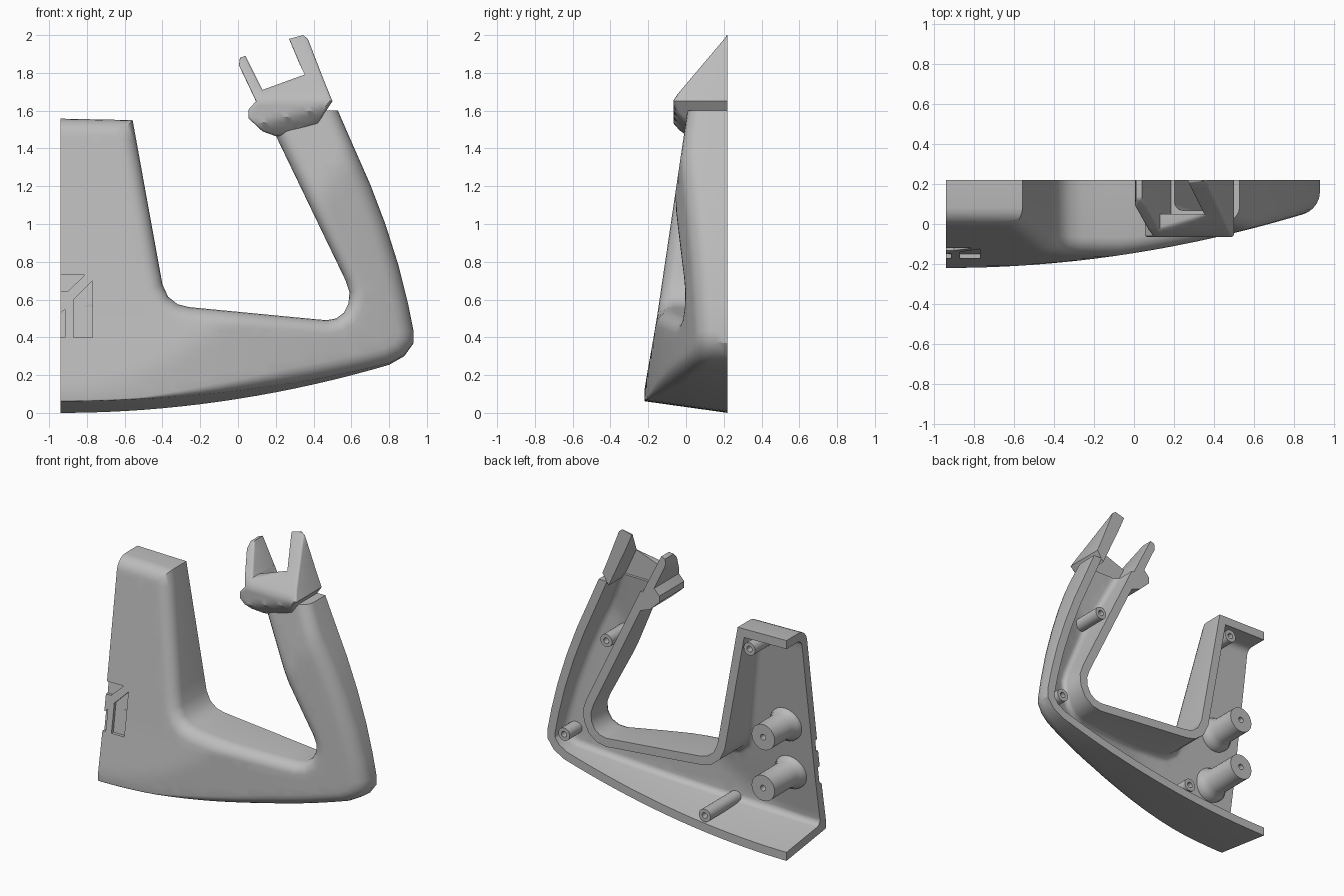
import bpy, bmesh
from math import cos, sin, pi, radians
from mathutils import Vector
from mathutils.geometry import delaunay_2d_cdt

if "Cube" in bpy.data.objects:
    bpy.data.objects.remove(bpy.data.objects["Cube"])

BACK, WALL, LEFT = 0.22, 0.06, -0.94

grey = bpy.data.materials.new("plain_grey")
grey.use_nodes = True
grey.diffuse_color = (0.5, 0.5, 0.5, 1)
grey.node_tree.nodes["Principled BSDF"].inputs["Base Color"].default_value = (0.5, 0.5, 0.5, 1)


def clamp(v, lo=0.0, hi=1.0):
    return max(lo, min(hi, v))


def body_front(x, z):
    """Front skin: an upright curve limited by a leaning plane."""
    return max(-0.22 + 0.0843 * (x - LEFT) ** 2, -0.22 + 0.148 * (z - 0.06))


def head_front(x, z):
    low = 1.55 + 0.25 * (x - 0.2)
    return min(BACK - 0.006, max(-0.065, (z - 1.74) * 0.846, -0.065 + (low - z) * 0.8))


def resample(pts, step):
    out = []
    for i, a in enumerate(pts):
        a, b = Vector(a), Vector(pts[(i + 1) % len(pts)])
        n = max(1, int((b - a).length / step))
        out += [a.lerp(b, k / n) for k in range(n)]
    return out


def inset(pts, dists):
    """Move each corner of a counter-clockwise outline inwards."""
    out = []
    for i, p in enumerate(pts):
        d1 = (p - pts[i - 1]).normalized()
        d2 = (pts[(i + 1) % len(pts)] - p).normalized()
        n1, n2 = Vector((-d1.y, d1.x)), Vector((-d2.y, d2.x))
        out.append(p + (n1 + n2) * (dists[i] / max(0.4, 1 + n1.dot(n2))))
    return out


def skin(bm, rings):
    loops = [[bm.verts.new(p) for p in r] for r in rings]
    for a, b in zip(loops, loops[1:]):
        for i in range(len(a)):
            j = (i + 1) % len(a)
            bm.faces.new((a[i], a[j], b[j], b[i]))
    return loops


def cap(bm, loop, front, grid=0.06):
    """Fill a loop with a fine sheet that follows the front function."""
    co = [Vector((v.co.x, v.co.z)) for v in loop]
    n = len(co)
    x0, x1 = min(c.x for c in co), max(c.x for c in co)
    z0, z1 = min(c.y for c in co), max(c.y for c in co)
    pts = list(co)
    for i in range(1, int((x1 - x0) / grid) + 1):
        for j in range(1, int((z1 - z0) / grid) + 1):
            q = Vector((x0 + i * grid, z0 + j * grid))
            if min((q - c).length for c in co) > grid * 0.5:
                pts.append(q)
    edges = [(i, (i + 1) % n) for i in range(n)]
    vs, _, fs, orig, _, _ = delaunay_2d_cdt(pts, edges, [], 1, 1e-5)
    made = {}
    for f in fs:
        for k in f:
            if k not in made:
                old = [o for o in orig[k] if o < n]
                made[k] = loop[old[0]] if old else bm.verts.new((vs[k].x, front(*vs[k]), vs[k].y))
        if len({made[k] for k in f}) == len(f):
            bm.faces.new([made[k] for k in f])


def rounded(pts, front, base, radii, steps=5):
    """Rings from the back rim up the wall and over a rounded front edge."""
    rings = [[Vector((p.x, BACK, p.y)) for p in inset(pts, [base] * len(pts))]]
    for k in range(steps + 1):
        a = k / steps * pi / 2
        flat = inset(pts, [base + r * (1 - cos(a)) for r in radii])
        rings.append([Vector((p.x, min(BACK - 0.004, front(p.x, p.y) + base + r * (1 - sin(a))), p.y))
                      for p, r in zip(flat, radii)])
    return rings


def finish(bm, name):
    bmesh.ops.recalc_face_normals(bm, faces=bm.faces)
    me = bpy.data.meshes.new(name)
    bm.to_mesh(me)
    bm.free()
    ob = bpy.data.objects.new(name, me)
    bpy.context.collection.objects.link(ob)
    me.materials.append(grey)
    return ob


def slice_off(bm, point, normal):
    res = bmesh.ops.bisect_plane(bm, geom=bm.verts[:] + bm.edges[:] + bm.faces[:], dist=1e-5,
                                 plane_co=point, plane_no=normal, clear_outer=True)
    cut = [g for g in res["geom_cut"] if isinstance(g, bmesh.types.BMEdge)]
    bmesh.ops.edgeloop_fill(bm, edges=cut)


def prism(name, pts, near, far):
    """Cutter whose two ends follow functions of x and z."""
    bm = bmesh.new()
    loops = skin(bm, [[Vector((x, f(x, z), z)) for x, z in pts] for f in (near, far)])
    for loop in loops:
        bm.faces.new(loop)
    return finish(bm, name)


def carve(ob, cutters):
    for c in cutters:
        m = ob.modifiers.new("cut", "BOOLEAN")
        m.object, m.operation, m.solver = c, "DIFFERENCE", "EXACT"
    ev = ob.evaluated_get(bpy.context.evaluated_depsgraph_get())
    me = bpy.data.meshes.new_from_object(ev)
    ob.modifiers.clear()
    ob.data = me
    for c in cutters:
        bpy.data.objects.remove(c)


# Body shell: column, lower beam and slanted grip
bottom = [(x / 10, 0.084 * (x / 10 - LEFT) ** 2) for x in range(-13, 9)]
outline = bottom + [
    (0.88, 0.30), (0.93, 0.37), (0.93, 0.43), (0.90, 0.58), (0.85, 0.78), (0.78, 1.0),
    (0.70, 1.21), (0.59, 1.46), (0.39, 1.92), (0.04, 1.80),
    (0.57, 0.70), (0.59, 0.64), (0.585, 0.58), (0.56, 0.53), (0.52, 0.50), (0.47, 0.49),
    (-0.26, 0.56), (-0.32, 0.575), (-0.37, 0.615), (-0.40, 0.68),
    (-0.558, 1.55), (-1.3, 1.565)]
outline = resample(outline, 0.09)
radii = [0.08 * clamp((p.x + 0.6) / 0.9, 0.08) if p.y < 0.28 else 0.08 for p in outline]
bm = bmesh.new()
inner = rounded(outline, body_front, WALL, [0.04] * len(outline))
outer = rounded(outline, body_front, 0, radii)
loops = skin(bm, inner[::-1] + outer)
cap(bm, loops[0], lambda x, z: body_front(x, z) + WALL)
cap(bm, loops[-1], body_front)
for v in bm.verts:  # sloping underside
    v.co.z += 0.14 * (BACK - v.co.y) * clamp((0.5 - v.co.z) / 0.4)
slice_off(bm, (LEFT, 0, 0), (-1, 0, 0))
slice_off(bm, (0, 0, 1.6), (0, 0, 1))
body = finish(bm, "body_shell")

# Shallow recesses beside the open edge
recesses = [[(-0.87, 0.4), (-0.77, 0.4), (-0.77, 0.7), (-0.87, 0.6)],
            [(-0.98, 0.4), (-0.915, 0.4), (-0.915, 0.55), (-0.98, 0.49)],
            [(-0.98, 0.645), (-0.90, 0.645), (-0.81, 0.73), (-0.98, 0.73)]]
carve(body, [prism("recess_cutter", r, lambda x, z: body_front(x, z) - 0.05,
                   lambda x, z: body_front(x, z) + 0.02) for r in recesses])

# Forked head at the top of the grip
fork = [(0.2, 1.465), (0.25, 1.47), (0.42, 1.53), (0.50, 1.65), (0.455, 1.76), (0.37, 1.98),
        (0.345, 2.0), (0.27, 1.98), (0.35, 1.79), (0.13, 1.71), (0.04, 1.89), (0.01, 1.88),
        (0.005, 1.84), (0.095, 1.65), (0.055, 1.605), (0.055, 1.56), (0.13, 1.49)]
fork = resample(fork, 0.05)
bm = bmesh.new()
loops = skin(bm, rounded(fork, head_front, 0, [0.012] * len(fork), 3))
cap(bm, loops[-1], head_front, 0.03)
cap(bm, loops[0], lambda x, z: BACK)
head = finish(bm, "fork_head")
hollow = [(0.30, 1.36), (0.54, 1.38), (0.351, 1.795), (0.33, 1.84), (0.11, 1.75), (0.131, 1.71)]
carve(head, [prism("head_cutter", hollow, lambda x, z: 0.05, lambda x, z: 0.4)])


# Screw posts: lathed tubes standing on the inside of the front wall
def post(name, x, z, r, end, flare):
    y = body_front(x, z) + 0.035
    profile = [(r * flare, y), (r * flare, y + 0.03), (r * (1 + flare) / 2, y + 0.055), (r, y + 0.1),
               (r, end), (0.02, end), (0.02, end - 0.08)]
    bm = bmesh.new()
    loops = skin(bm, [[Vector((x + q * cos(i * pi / 12), py, z + q * sin(i * pi / 12)))
                       for i in range(24)] for q, py in profile])
    bm.faces.new(loops[0])
    bm.faces.new(loops[-1])
    return finish(bm, name)


parts = [body, head]
for name, x, z in [("grip_post", 0.47, 1.18), ("corner_post", 0.80, 0.43),
                   ("beam_post", -0.30, 0.15), ("column_post", -0.65, 1.42)]:
    parts.append(post(name, x, z, 0.045, BACK, 1.0))
for name, z in [("upper_large_post", 0.82), ("lower_large_post", 0.46)]:
    parts.append(post(name, -0.75, z, 0.09, BACK - 0.01, 1.35))

# Smooth shading with sharp edges kept
bpy.ops.object.select_all(action="DESELECT")
for ob in parts:
    ob.select_set(True)
bpy.context.view_layer.objects.active = body
bpy.ops.object.shade_smooth_by_angle(angle=radians(35))
